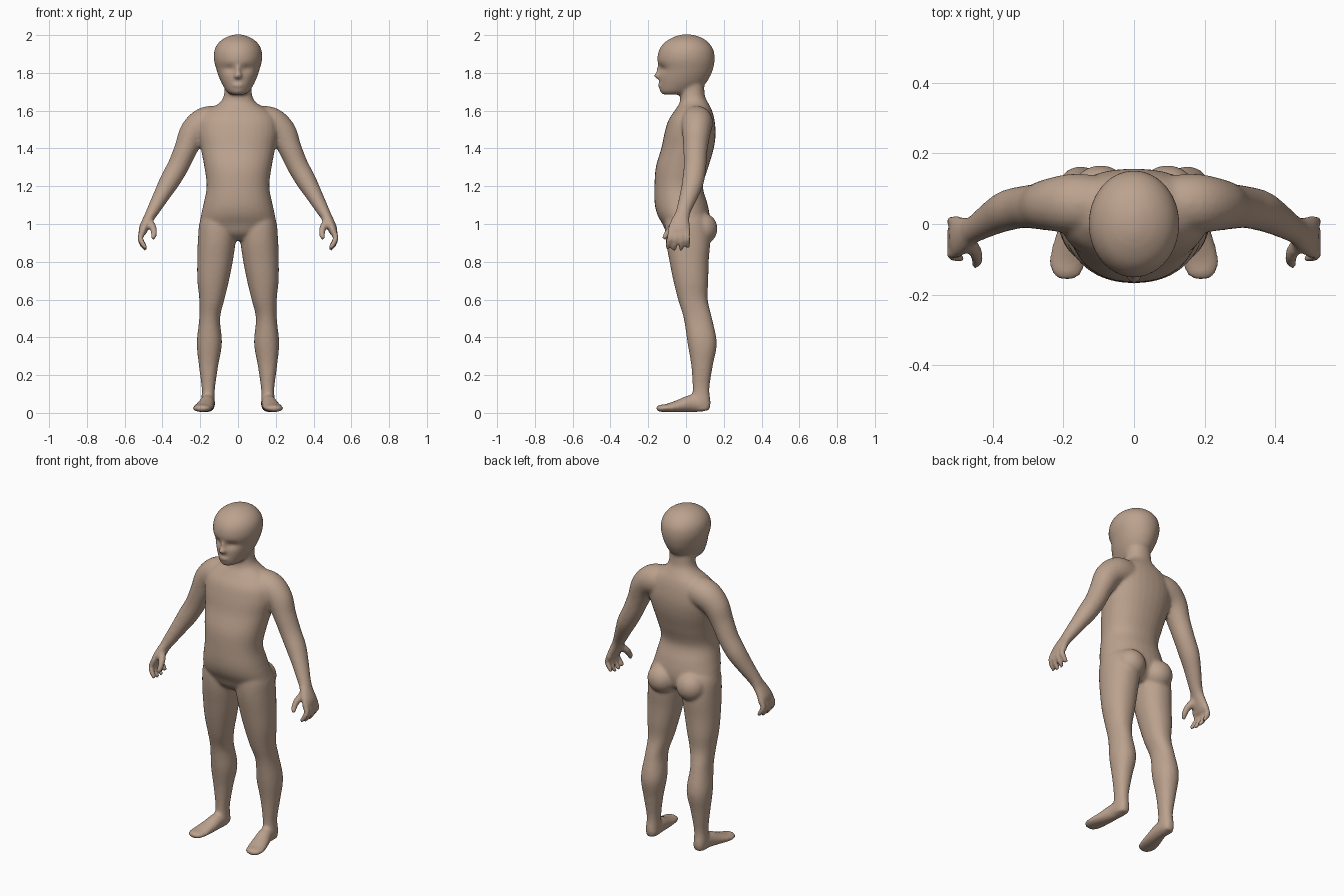
import bpy, bmesh
from math import cos, sin, pi, exp, copysign
from mathutils import Vector, Matrix

bm = bmesh.new()


def smooth_rows(rows, steps=5):
    """Catmull-Rom interpolation through rows of numbers."""
    pts = [Vector(r) for r in rows]
    pts = [2 * pts[0] - pts[1]] + pts + [2 * pts[-1] - pts[-2]]
    out = []
    for a, b, c, d in zip(pts, pts[1:], pts[2:], pts[3:]):
        for i in range(steps):
            t = i / steps
            out.append(0.5 * (2 * b + (c - a) * t + (2 * a - 5 * b + 4 * c - d) * t * t
                              + (3 * b - a - 3 * c + d) * t ** 3))
    return out + [pts[-2]]


def skin(rings):
    """Closed surface over a list of point rings."""
    vs = [[bm.verts.new(p) for p in r] for r in rings]
    n = len(vs[0])
    faces = [bm.faces.new((a[i], a[(i + 1) % n], b[(i + 1) % n], b[i]))
             for a, b in zip(vs, vs[1:]) for i in range(n)]
    faces += [bm.faces.new(vs[0][::-1]), bm.faces.new(vs[-1])]
    bmesh.ops.recalc_face_normals(bm, faces=faces)
    return [v for r in vs for v in r]


def stack(rows, power=0.92, n=32):
    """Horizontal sections: z, x_min, x_max, y_front, y_back."""
    rings = []
    for z, x0, x1, y0, y1 in smooth_rows(rows):
        ring = []
        for k in range(n):
            c, s = cos(2 * pi * k / n), sin(2 * pi * k / n)
            ring.append(((x0 + x1) / 2 + (x1 - x0) / 2 * copysign(abs(c) ** power, c),
                         (y0 + y1) / 2 + (y1 - y0) / 2 * copysign(abs(s) ** power, s), z))
        rings.append(ring)
    return skin(rings)


def tube(rows, ref, n=20):
    """Sections across a path: x, y, z, radius across, radius along ref."""
    pts = smooth_rows(rows)
    rings = []
    for i, p in enumerate(pts):
        t = Vector(pts[min(i + 1, len(pts) - 1)][:3]) - Vector(pts[max(i - 1, 0)][:3])
        u = Vector(ref).cross(t).normalized()
        v = t.cross(u).normalized()
        rings.append([Vector(p[:3]) + u * p[3] * cos(2 * pi * k / n) + v * p[4] * sin(2 * pi * k / n)
                      for k in range(n)])
    return skin(rings)


def blob(loc, size):
    m = Matrix.Translation(loc) @ Matrix.Diagonal((*size, 1))
    return bmesh.ops.create_icosphere(bm, subdivisions=3, radius=1, matrix=m)["verts"]


def sym(rows):
    return [(z, -w, w, a, b) for z, w, a, b in rows]


# Limbs, built on +x then mirrored
stack([(1.10, .05, .15, -.09, .07), (1.02, .015, .20, -.11, .11), (.92, .012, .212, -.108, .128),
       (.80, .028, .216, -.087, .12), (.70, .048, .215, -.067, .118), (.60, .072, .205, -.042, .115),
       (.50, .095, .205, -.012, .138), (.37, .085, .218, .008, .163), (.25, .105, .207, .028, .142),
       (.13, .122, .192, .035, .124), (.06, .123, .195, .03, .13), (.012, .13, .19, .04, .125)])
blob((.095, .085, .975), (.085, .082, .085))                 # buttock
tube([(.157, .125, .035, .025, .022), (.158, .09, .045, .036, .04), (.162, .03, .05, .04, .046),
      (.175, -.04, .036, .048, .033), (.188, -.10, .026, .052, .022), (.192, -.14, .024, .042, .018),
      (.193, -.157, .022, .02, .01)], (0, 0, 1))              # foot
tube([(.08, .055, 1.54, .085, .08), (.17, .058, 1.535, .085, .085), (.235, .055, 1.485, .075, .075),
      (.275, .05, 1.40, .062, .065), (.315, .048, 1.31, .057, .06), (.36, .038, 1.23, .054, .058),
      (.40, .018, 1.16, .045, .05), (.445, -.01, 1.08, .035, .04), (.465, -.02, 1.045, .03, .04)],
     (0, 1, 0))                                               # arm
tube([(.455, -.016, 1.06, .03, .036), (.478, -.028, 1.02, .028, .048), (.50, -.036, .975, .025, .06),
      (.508, -.037, .945, .018, .058)], (0, 1, 0))            # palm
for i in range(4):                                            # fingers
    y, tip = -.082 + i * .031, (.008, 0, 0, .012)[i]
    tube([(.50, y, .97, .017, .016), (.517, y - .004, .93, .016, .015),
          (.507, y - .012 + i * .004, .892 + tip, .015, .014),
          (.487, y - .018 + i * .006, .862 + tip, .011, .011)], (0, 1, 0), 12)
tube([(.475, -.04, 1.02, .022, .022), (.452, -.075, .985, .02, .02), (.444, -.10, .95, .017, .017),
      (.45, -.118, .92, .012, .012)], (0, 1, 0), 12)          # thumb
geom = bm.verts[:] + bm.edges[:] + bm.faces[:]
dup = bmesh.ops.duplicate(bm, geom=geom)["geom"]
for v in dup:
    if isinstance(v, bmesh.types.BMVert):
        v.co.x *= -1
bmesh.ops.reverse_faces(bm, faces=[f for f in dup if isinstance(f, bmesh.types.BMFace)])

# Torso and neck
stack(sym([(.915, .05, -.06, .07), (.95, .15, -.10, .11), (1.0, .198, -.125, .125), (1.05, .195, -.152, .125),
           (1.11, .182, -.166, .113), (1.2, .166, -.167, .09), (1.3, .178, -.16, .118),
           (1.4, .197, -.131, .147), (1.48, .212, -.114, .157), (1.55, .205, -.093, .151),
           (1.60, .165, -.06, .138), (1.64, .10, -.035, .118), (1.68, .075, -.03, .1),
           (1.76, .07, -.03, .095)]))

# Head with shallow eye sockets
head = stack(sym([(1.685, .035, -.12, -.01), (1.70, .058, -.137, .04), (1.74, .084, -.143, .10),
                  (1.78, .102, -.143, .127), (1.82, .115, -.142, .143), (1.87, .128, -.152, .152),
                  (1.92, .125, -.143, .146), (1.96, .103, -.115, .12), (1.988, .065, -.07, .08),
                  (2.003, .02, -.025, .03)]), 1)
for v in head:
    if v.co.y < -.04:
        for z, x, amt in ((1.822, .045, .016), (1.745, 0, .004)):
            v.co.y += amt * exp(-((abs(v.co.x) - x) / .03) ** 2 - ((v.co.z - z) / .018) ** 2)
blob((0, -.145, 1.785), (.022, .026, .018))                   # nose tip
blob((0, -.137, 1.81), (.013, .02, .035))                     # nose bridge
blob((0, -.135, 1.735), (.032, .015, .012))                   # lips

# Fuse everything into one smooth skin
mesh = bpy.data.meshes.new("body")
bm.to_mesh(mesh)
bm.free()
body = bpy.data.objects.new("body", mesh)
bpy.context.collection.objects.link(body)
mat = bpy.data.materials.new("skin")
mat.diffuse_color = (.50, .36, .27, 1)
mesh.materials.append(mat)
remesh = body.modifiers.new("fuse", 'REMESH')
remesh.mode = 'VOXEL'
remesh.voxel_size = .0085
remesh.use_smooth_shade = True
soft = body.modifiers.new("soften", 'SMOOTH')
soft.factor = .5
soft.iterations = 8
